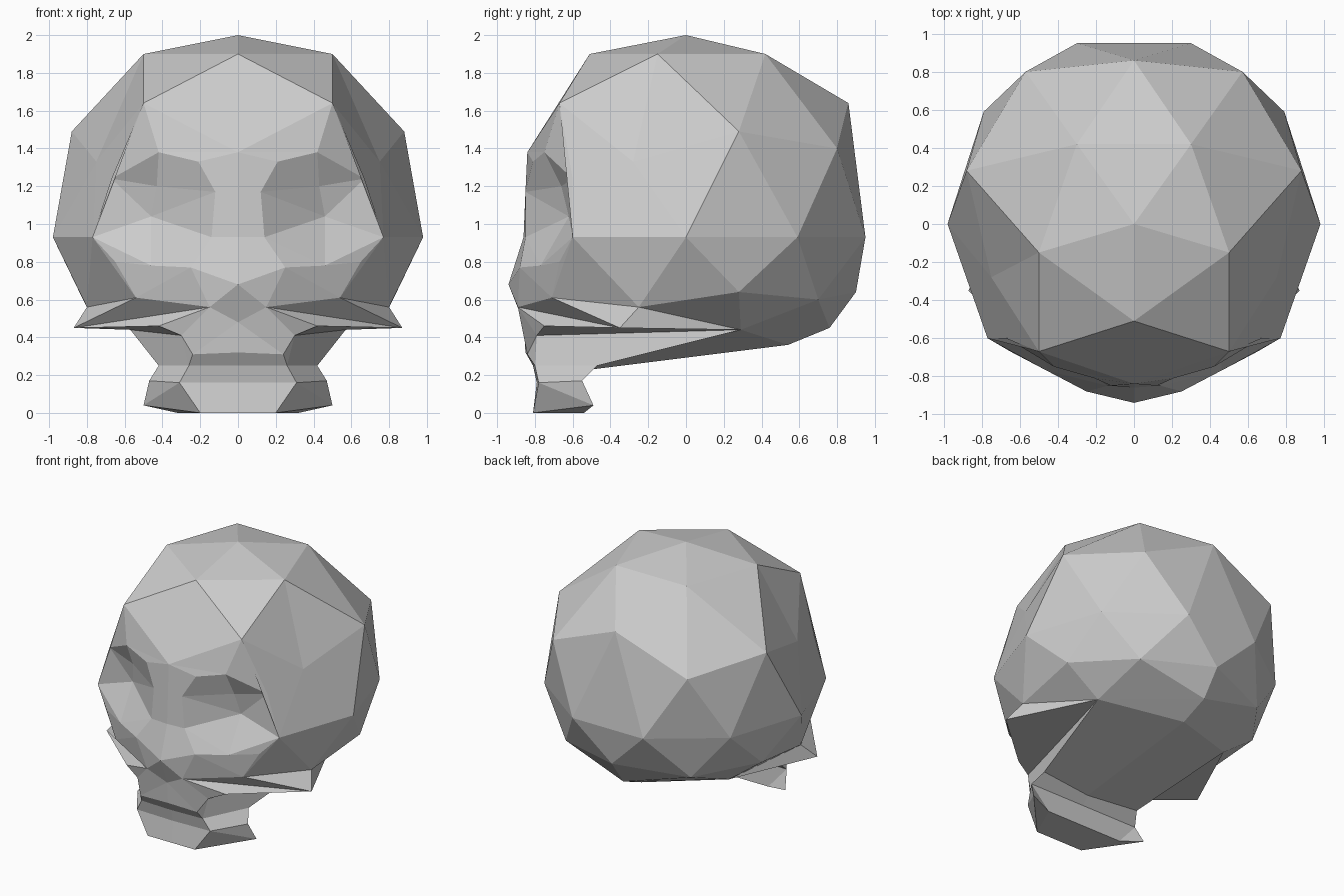
import bpy
import bmesh
from mathutils import Vector

if "Cube" in bpy.data.objects:
    bpy.data.objects.remove(bpy.data.objects["Cube"], do_unlink=True)

bone = bpy.data.materials.new("bone_grey")
bone.use_nodes = True
bone.diffuse_color = (0.6, 0.6, 0.6, 1)
bone.node_tree.nodes["Principled BSDF"].inputs["Base Color"].default_value = bone.diffuse_color


def add_object(name, bm):
    mesh = bpy.data.meshes.new(name)
    bm.to_mesh(mesh)
    bm.free()
    mesh.materials.append(bone)
    obj = bpy.data.objects.new(name, mesh)
    bpy.context.collection.objects.link(obj)
    return obj


def mirrored_shell(name, points, faces, inside):
    """Half shell from named points, facing away from `inside`, mirrored in x."""
    bm = bmesh.new()
    verts = {key: bm.verts.new(co) for key, co in points.items()}
    for words in faces:
        bm.faces.new([verts[key] for key in words.split()])
    bm.normal_update()
    for face in bm.faces:
        if face.normal.dot(face.calc_center_median() - Vector(inside)) < 0:
            face.normal_flip()
    loose = [v for v in bm.verts if not v.link_faces]
    bmesh.ops.delete(bm, geom=loose, context='VERTS')
    obj = add_object(name, bm)
    mirror = obj.modifiers.new("mirror", 'MIRROR')
    mirror.use_axis[0] = True
    return obj


# Points shared by neighbouring parts
shared = {
    "forehead": (0, -.84, 1.38),
    "hairline": (.5, -.67, 1.64),
    "temple": (.77, -.6, .93),
    "cheek_root": (.54, -.71, .61),
    "cheek_tip": (.87, -.35, .45),
    "ear_base": (.57, .29, .44),
    "skull_base": (0, .54, .36),
    "lip_corner": (.3, -.79, .41),
    "lip_side": (.24, -.84, .31),
    "lip_mid": (0, -.85, .32),
    "chin_top": (.26, -.8, .25),
    "chin_mid": (0, -.81, .25),
    "jaw_hinge": (.42, -.47, .25),
    "jaw_back": (0, -.5, .23),
    "muzzle": (.42, -.75, .46),
}

# Cranium: faceted ball, each ring reshaped from front to back
rings = [
    [(0, 0, 2)],
    [(0, -.51, 1.9), (.5, -.15, 1.9), (.3, .42, 1.9)],
    [shared["hairline"], (.88, .28, 1.49), (0, .86, 1.64)],
    [shared["forehead"], (.75, -.28, 1.33), (.57, .8, 1.4)],
    [None, shared["temple"], (.98, 0, .93), (.79, .59, .93), (.3, .95, .93)],
    [shared["cheek_root"], (.84, .28, .64), (0, .9, .64)],
    [None, (.8, -.25, .56), (.53, .7, .6)],
    [shared["cheek_tip"], shared["ear_base"], (0, .76, .45)],
    [shared["skull_base"]],
]
bm = bmesh.new()
bmesh.ops.create_icosphere(bm, subdivisions=2, radius=1)
for v in bm.verts:
    v.co = Vector((v.co.y, -v.co.x, v.co.z))
levels = {}
for v in bm.verts:
    levels.setdefault(round(v.co.z, 2), []).append(v)
moves, face_hole, base_verts = [], [], []
for height, ring in zip(sorted(levels, reverse=True), rings):
    for side in (1, -1):
        half = [v for v in levels[height] if v.co.x * side > -.001]
        half.sort(key=lambda v: v.co.y)
        for v, target in zip(half, ring):
            if target is None:
                face_hole.append(v)
            else:
                moves.append((v, Vector((target[0] * side, target[1], target[2]))))
            if target in (shared["cheek_tip"], shared["skull_base"]):
                base_verts.append(v)
for v, co in moves:
    v.co = co
# Open the underside between the cheek tips and the skull base
under = [f for f in bm.faces if sum(v in base_verts for v in f.verts) > 1]
bmesh.ops.delete(bm, geom=under, context='FACES_ONLY')
bmesh.ops.delete(bm, geom=list(set(face_hole)), context='VERTS')
add_object("cranium", bm)

# Face: brow, eye sockets, nose and cheekbones
face_points = dict(shared)
face_points.update({
    "brow_in": (.21, -.81, 1.33),
    "brow_out": (.42, -.75, 1.38),
    "orbit_out": (.67, -.6, 1.24),
    "bridge_top": (.12, -.85, 1.17),
    "bridge_low": (.14, -.85, .93),
    "bridge_mid": (0, -.86, .93),
    "socket_top": (.43, -.66, 1.2),
    "socket": (.46, -.62, 1.04),
    "under_eye": (.46, -.77, .78),
    "cheek_out": (.65, -.67, .8),
    "nose_side": (.25, -.88, .77),
    "nose_tip": (0, -.94, .68),
    "nostril": (.15, -.89, .56),
    "nose_base": (0, -.86, .48),
})
mirrored_shell("face", face_points, [
    "forehead hairline brow_out",
    "forehead brow_out brow_in",
    "hairline orbit_out brow_out",
    "hairline temple orbit_out",
    "forehead brow_in bridge_top bridge_low bridge_mid",
    "brow_in brow_out socket_top bridge_top",
    "brow_out orbit_out socket_top",
    "bridge_top socket_top socket",
    "socket_top orbit_out socket",
    "orbit_out temple socket",
    "bridge_top socket bridge_low",
    "bridge_low socket under_eye",
    "socket temple under_eye",
    "temple cheek_out under_eye",
    "temple cheek_root cheek_out",
    "bridge_mid bridge_low nose_side nose_tip",
    "bridge_low under_eye nose_side",
    "under_eye cheek_out cheek_root",
    "nose_side under_eye cheek_root",
    "nose_side cheek_root nostril",
    "nose_tip nose_side nostril",
    "nose_tip nostril nose_base",
    "nostril cheek_root cheek_tip",
    "nostril cheek_tip muzzle",
], (0, .2, 1.1))

# Upper jaw: lip, hollow under the cheekbone, side plate and skull floor
jaw_points = dict(face_points)
mirrored_shell("upper_jaw", jaw_points, [
    "nostril muzzle lip_corner",
    "nostril lip_corner lip_side nose_base",
    "nose_base lip_side lip_mid",
    "lip_mid lip_side chin_top chin_mid",
    "lip_side lip_corner chin_top",
    "muzzle cheek_tip ear_base lip_corner",
    "lip_corner ear_base jaw_hinge chin_top",
    "ear_base skull_base jaw_back jaw_hinge",
], (0, -.2, .8))

# Lower jaw: closed chin block
chin_points = dict(shared)
chin_points.update({
    "front_mid": (0, -.79, .16),
    "front_side": (.31, -.78, .16),
    "front_low": (0, -.81, 0),
    "front_corner": (.2, -.81, 0),
    "angle_mid": (.47, -.55, .17),
    "angle_low": (.5, -.49, .04),
    "back_corner": (.32, -.54, 0),
    "back_low": (0, -.54, 0),
    "back_mid": (0, -.55, .17),
})
mirrored_shell("lower_jaw", chin_points, [
    "chin_mid chin_top front_side front_mid",
    "front_mid front_side front_corner front_low",
    "chin_top jaw_hinge angle_mid front_side",
    "front_side angle_mid angle_low",
    "front_side angle_low front_corner",
    "front_low front_corner back_corner back_low",
    "front_corner angle_low back_corner",
    "back_low back_corner angle_mid back_mid",
    "back_corner angle_low angle_mid",
    "back_mid angle_mid jaw_hinge jaw_back",
], (0, -.68, .13))
